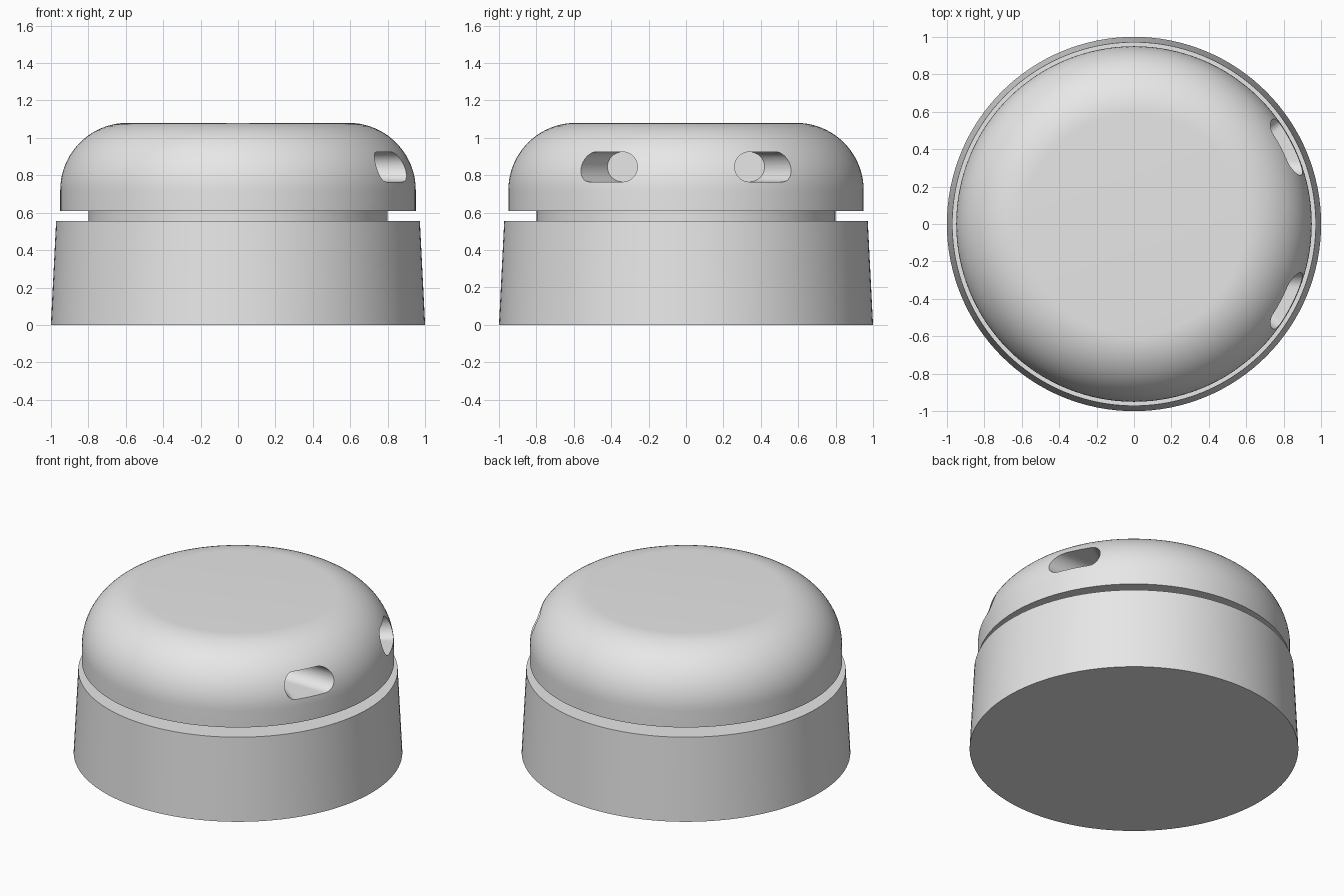
import bpy, bmesh, math

if "Cube" in bpy.data.objects:
    bpy.data.objects.remove(bpy.data.objects["Cube"])

grey = bpy.data.materials.new("light grey")
grey.diffuse_color = (0.8, 0.8, 0.8, 1.0)
grey.use_nodes = True
grey.node_tree.nodes["Principled BSDF"].inputs["Base Color"].default_value = grey.diffuse_color
SIDES = 128


def add_object(name, bm):
    bmesh.ops.recalc_face_normals(bm, faces=bm.faces)
    mesh = bpy.data.meshes.new(name)
    bm.to_mesh(mesh)
    bm.free()
    obj = bpy.data.objects.new(name, mesh)
    mesh.materials.append(grey)
    bpy.context.collection.objects.link(obj)
    return obj


def lathe(name, profile):
    """Closed solid of revolution; (radius, z) points from bottom to top."""
    bm = bmesh.new()
    rings = [[bm.verts.new((r * math.cos(2 * math.pi * i / SIDES),
                            r * math.sin(2 * math.pi * i / SIDES), z))
              for i in range(SIDES)] for r, z in profile]
    for low, high in zip(rings, rings[1:]):
        for i in range(SIDES):
            j = (i + 1) % SIDES
            bm.faces.new((low[i], low[j], high[j], high[i]))
    bm.faces.new(rings[0][::-1])
    bm.faces.new(rings[-1])
    return add_object(name, bm)


def select_only(obj):
    bpy.ops.object.select_all(action='DESELECT')
    obj.select_set(True)
    bpy.context.view_layer.objects.active = obj


# Tapered base, recessed neck and rounded cap
base = lathe("base", [(1.0, 0.0), (0.972, 0.555)])
neck = lathe("neck", [(0.8, 0.54), (0.8, 0.625)])
fillet = 0.36
arc = [(0.59 + fillet * math.cos(a), 0.72 + fillet * math.sin(a))
       for a in [math.pi / 2 * k / 20 for k in range(21)]]
cap = lathe("cap", [(0.95, 0.61)] + arc)


def hole_cutter(side):
    """Round pocket whose outer wall slants away from the middle."""
    r, z, floor_x, out_x, y = 0.08, 0.845, 0.55, 1.05, 0.34
    slope = 0.14 / (0.74 - floor_x)
    bm = bmesh.new()
    for x, cy in ((floor_x, y), (out_x, y), (out_x, y + slope * (out_x - floor_x))):
        for k in range(40):
            a = 2 * math.pi * k / 40
            bm.verts.new((x, side * (cy + r * math.cos(a)), z + r * math.sin(a)))
    bmesh.ops.convex_hull(bm, input=bm.verts)
    return add_object("hole_cutter", bm)


# Two mirrored side holes
for side in (-1, 1):
    cutter = hole_cutter(side)
    cutter.hide_render = True
    mod = cap.modifiers.new("hole", 'BOOLEAN')
    mod.operation = 'DIFFERENCE'
    mod.solver = 'EXACT'
    mod.object = cutter
    select_only(cap)
    bpy.ops.object.modifier_apply(modifier=mod.name)
    bpy.data.objects.remove(cutter, do_unlink=True)

# Smooth shading with crisp rims
for obj in (base, neck, cap):
    select_only(obj)
    bpy.ops.object.shade_smooth_by_angle(angle=math.radians(30))
